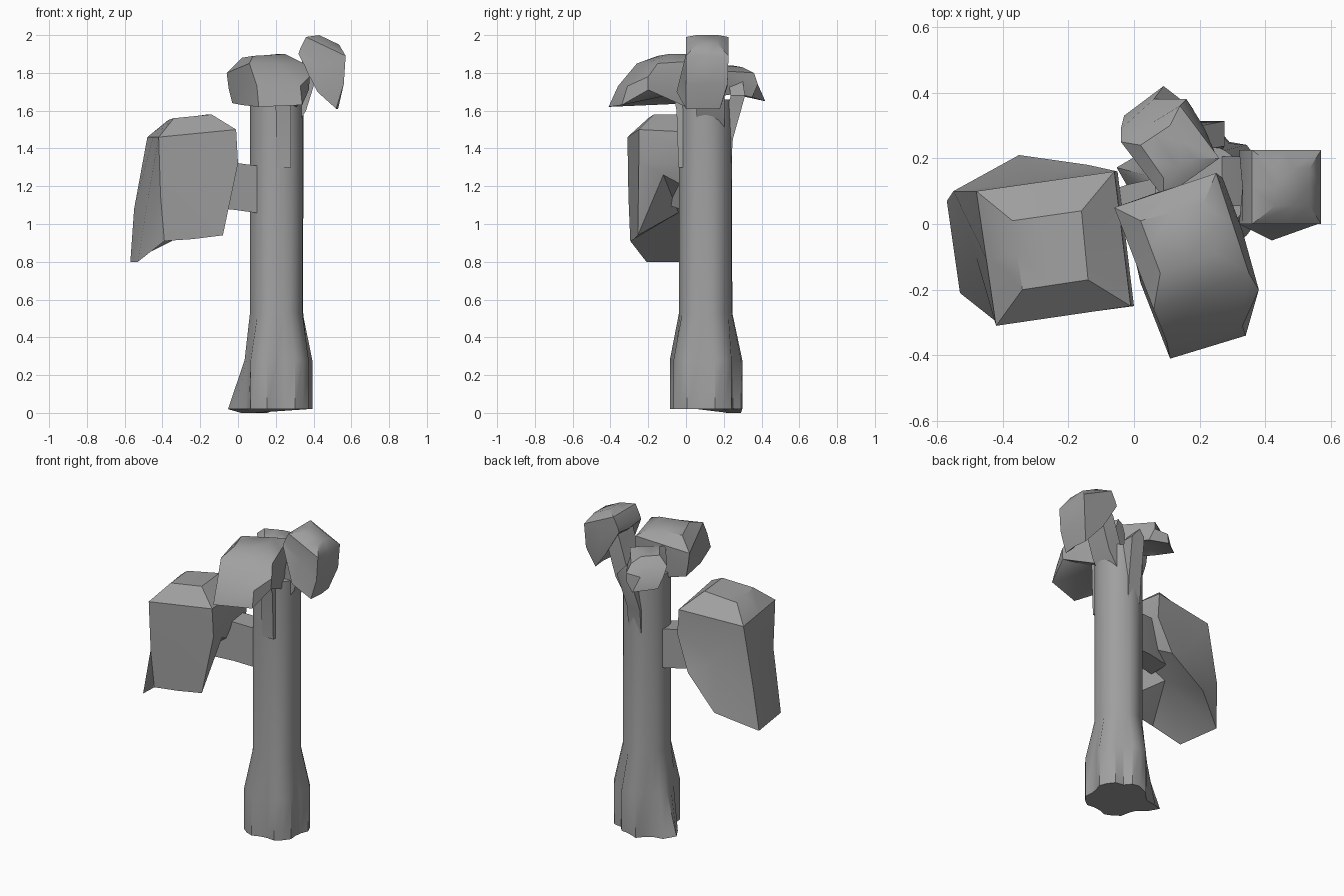
import bpy, bmesh, math
from mathutils import Vector

cube = bpy.data.objects.get("Cube")
if cube:
    bpy.data.objects.remove(cube)

GREY = (0.35, 0.35, 0.35, 1)
mat = bpy.data.materials.new("stone grey")
mat.use_nodes = True
mat.diffuse_color = GREY
mat.node_tree.nodes["Principled BSDF"].inputs["Base Color"].default_value = GREY


def finish(name, bm, angle):
    bmesh.ops.recalc_face_normals(bm, faces=bm.faces)
    mesh = bpy.data.meshes.new(name)
    bm.to_mesh(mesh)
    bm.free()
    mesh.materials.append(mat)
    obj = bpy.data.objects.new(name, mesh)
    bpy.context.collection.objects.link(obj)
    bpy.ops.object.select_all(action='DESELECT')
    obj.select_set(True)
    bpy.context.view_layer.objects.active = obj
    bpy.ops.object.shade_smooth_by_angle(angle=math.radians(angle))


def loft(bm, rings, apex=None):
    """Bridge equal rings, cap the first, close the last with a cap or an inner point."""
    loops = [[bm.verts.new(p) for p in ring] for ring in rings]
    n = len(loops[0])
    for a, b in zip(loops, loops[1:]):
        for i in range(n):
            j = (i + 1) % n
            bm.faces.new((a[i], a[j], b[j], b[i]))
    bm.faces.new(loops[0])
    if apex is None:
        bm.faces.new(loops[-1])
    else:
        tip = bm.verts.new(apex)
        for i in range(n):
            bm.faces.new((loops[-1][i], loops[-1][(i + 1) % n], tip))


def eight(ring):
    """Give a four-point ring its edge midpoints; keep an eight-point ring."""
    pts = [Vector(p) for p in ring]
    if len(pts) == 8:
        return pts
    out = []
    for i, p in enumerate(pts):
        out += [p, (p + pts[(i + 1) % 4]) / 2]
    return out


def clump(name, rings, hollow):
    """Drooping foliage cap, from top face to rim, with a hollow underside."""
    bm = bmesh.new()
    loft(bm, [eight(r) for r in rings], hollow)
    finish(name, bm, 38)


def branch(name, path, side, depth):
    """Rectangular limb swept along a path; side and depth are half-extents."""
    s, d = Vector(side), Vector(depth)
    bm = bmesh.new()
    loft(bm, [[Vector(p) + s + d, Vector(p) - s + d, Vector(p) - s - d, Vector(p) + s - d]
              for p in path])
    finish(name, bm, 30)


# Trunk with five root buttresses, one of them longer
SIDES, CX, CY = 24, 0.205, 0.103
ROOTS = (2, 6, 16, 21)
LONG_ROOT = 11
rings = []
for z, root, gap, long_tip in ((0.02, 0.195, 0.17, 0.267), (0.28, 0.195, 0.165, 0.175),
                               (0.53, 0.142, 0.14, 0.143), (1.66, 0.141, 0.141, 0.141)):
    ring = []
    for i in range(SIDES):
        a = math.tau * i / SIDES
        r = gap
        if any(abs(i - k) < 2 for k in ROOTS):
            r = root
        elif abs(i - LONG_ROOT) < 2:
            r = long_tip if i == LONG_ROOT else (long_tip + gap) / 2
        x, y = CX + r * math.cos(a), CY + r * math.sin(a)
        low = z < 0.1 and y > 0.18 and x < 0.2
        ring.append((x, y, 0 if low else z))
    rings.append(ring)
bm = bmesh.new()
loft(bm, rings)
finish("trunk", bm, 42)

# Limbs
branch("side_branch", [(-0.2, -0.01, 1.22), (-0.02, 0.05, 1.2), (0.2, 0.1, 1.17)],
       (0, 0.07, 0), (0, 0, 0.125))
branch("front_branch", [(0.24, 0, 1.3), (0.24, -0.01, 1.6), (0.22, -0.04, 1.75)],
       (0.04, 0, 0), (0, 0.04, 0))
branch("back_branch", [(0.2, 0.2, 1.3), (0.2, 0.21, 1.45), (0.23, 0.275, 1.68), (0.15, 0.26, 1.77)],
       (0.045, 0, 0), (0, 0.038, 0))
branch("left_branch", [(0.25, 0.13, 1.53), (0.32, 0.13, 1.64), (0.37, 0.13, 1.8), (0.42, 0.11, 1.9)],
       (0, 0.075, 0), (0.04, 0, -0.04))

# Foliage
clump("large_foliage", [
    [(-.37, .01, 1.55), (-.16, .04, 1.58), (-.14, -.17, 1.58), (-.34, -.2, 1.56)],
    [(-.48, .1, 1.46), (-.06, .16, 1.48), (-.01, -.25, 1.5), (-.42, -.31, 1.46)],
    [(-.55, .1, 1.08), (-.05, .16, 1.32), (0, -.25, 1.32), (-.41, -.305, 1.15)],
    [(-.57, .07, .8), (-.35, .21, .91), (-.14, .18, 1.1), (-.03, -.12, 1.26),
     (-.08, -.255, .94), (-.24, -.275, .92), (-.39, -.295, .91), (-.53, -.21, .8)],
], (-.27, -.04, 1.06))
clump("front_foliage", [
    [(.02, .01, 1.88), (.21, .06, 1.9), (.25, -.09, 1.9), (.08, -.15, 1.89)],
    [(-.06, .05, 1.8), (.25, .155, 1.87), (.35, -.15, 1.85), (.06, -.26, 1.85)],
    [(-.05, .05, 1.72), (.11, .11, 1.75), (.27, .14, 1.76), (.33, -.02, 1.77),
     (.38, -.2, 1.78), (.33, -.31, 1.73), (.1, -.36, 1.73), (.02, -.15, 1.74)],
    [(-.03, .04, 1.64), (.1, .1, 1.62), (.25, .12, 1.64), (.31, 0, 1.62),
     (.375, -.2, 1.71), (.34, -.34, 1.63), (.11, -.41, 1.62), (.02, -.18, 1.63)],
], (.18, -.1, 1.68))
clump("left_foliage", [
    [(.43, .17, 2), (.535, .17, 1.95), (.535, .055, 1.95), (.43, .055, 2)],
    [(.36, .225, 1.99), (.57, .225, 1.89), (.57, 0, 1.89), (.36, 0, 1.99)],
    [(.33, .225, 1.93), (.56, .22, 1.74), (.56, 0, 1.74), (.33, 0, 1.93)],
    [(.32, .225, 1.9), (.42, .22, 1.73), (.52, .18, 1.61), (.53, .09, 1.61),
     (.52, 0, 1.61), (.42, -.05, 1.7), (.32, 0, 1.9), (.33, .11, 1.88)],
], (.43, .1, 1.78))
clump("back_foliage", [
    [(.02, .24, 1.84), (.11, .3, 1.83), (.18, .2, 1.84), (.09, .14, 1.84)],
    [(-.04, .25, 1.79), (.14, .36, 1.8), (.26, .2, 1.81), (.09, .08, 1.82)],
    [(-.04, .29, 1.73), (.06, .38, 1.74), (.16, .38, 1.74), (.21, .3, 1.75),
     (.25, .21, 1.75), (.17, .14, 1.76), (.09, .09, 1.76), (.02, .19, 1.75)],
    [(-.03, .33, 1.67), (.09, .42, 1.65), (.18, .35, 1.67), (.2, .27, 1.69),
     (.24, .2, 1.68), (.17, .14, 1.7), (.09, .1, 1.7), (.02, .2, 1.69)],
], (.11, .23, 1.72))
